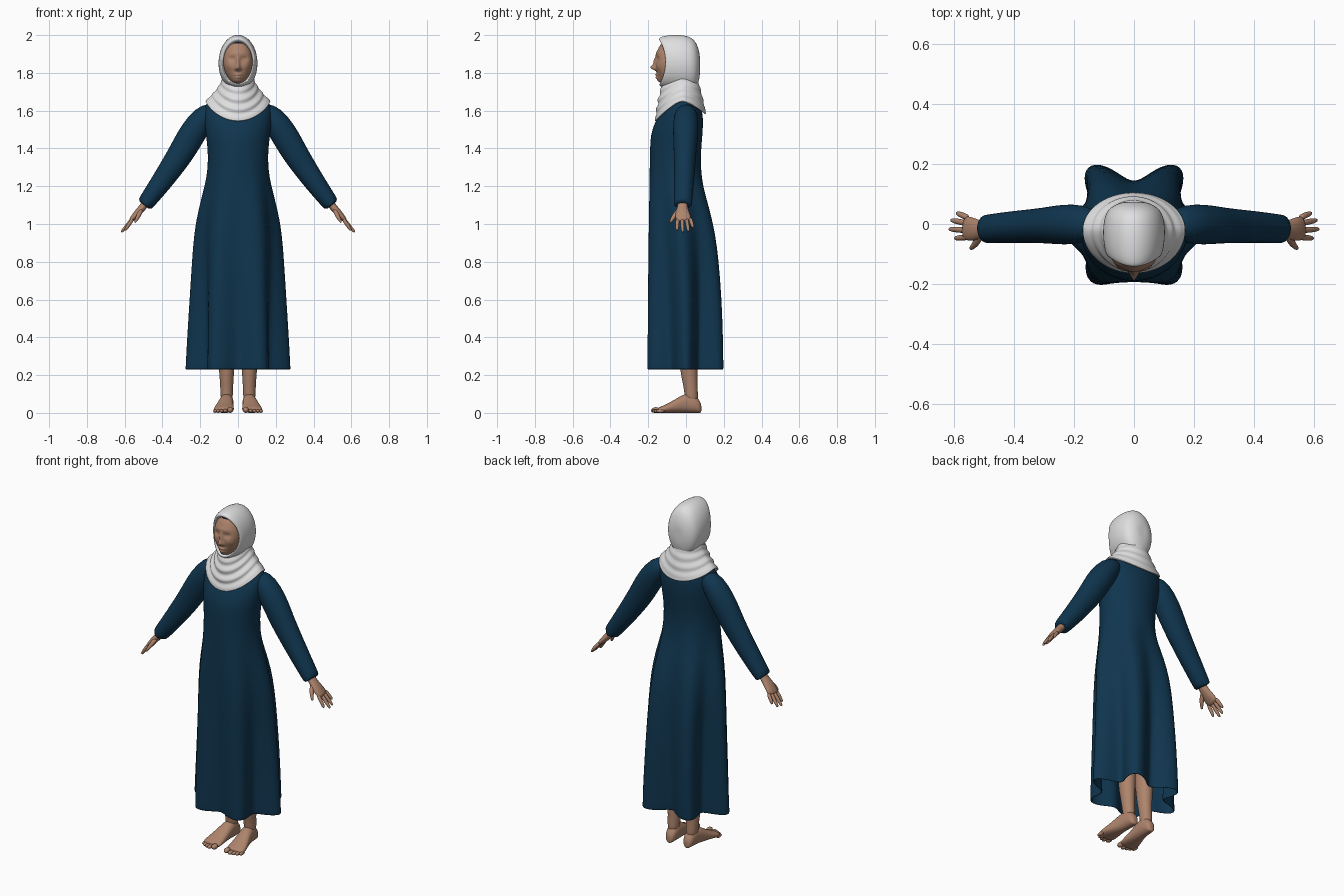
import bpy, bmesh, math
from mathutils import Vector
from math import sin, cos, pi, exp

old = bpy.data.objects.get("Cube")
if old:
    bpy.data.objects.remove(old, do_unlink=True)


def material(name, rgb):
    m = bpy.data.materials.new(name)
    m.use_nodes = True
    m.diffuse_color = (*rgb, 1)
    bsdf = next(n for n in m.node_tree.nodes if n.type == 'BSDF_PRINCIPLED')
    bsdf.inputs["Base Color"].default_value = (*rgb, 1)
    bsdf.inputs["Roughness"].default_value = 0.8
    return m


SKIN = material("skin", (0.42, 0.23, 0.15))
NAVY = material("navy cloth", (0.005, 0.036, 0.078))
WHITE = material("white scarf", (0.74, 0.74, 0.75))
DARK = material("dark under cap", (0.012, 0.018, 0.025))


def loft(bm, rings, cap_start=False, cap_end=False):
    """Skin a list of closed point rings; caps are fans."""
    rows = [[bm.verts.new(p) for p in ring] for ring in rings]
    n = len(rows[0])
    for a, b in zip(rows, rows[1:]):
        for i in range(n):
            j = (i + 1) % n
            bm.faces.new((a[i], a[j], b[j], b[i]))
    for row, wanted in ((rows[0], cap_start), (rows[-1], cap_end)):
        if wanted:
            mid = bm.verts.new(sum((v.co for v in row), Vector()) / n)
            for i in range(n):
                bm.faces.new((row[i], row[(i + 1) % n], mid))


def tube(bm, path, u, n=16, caps=(True, True)):
    """Elliptic tube: path of (x, y, z, radius along u, other radius)."""
    pts = [Vector(p[:3]) for p in path]
    rings = []
    for i, p in enumerate(path):
        t = (pts[min(i + 1, len(pts) - 1)] - pts[max(i - 1, 0)]).normalized()
        v = t.cross(Vector(u)).normalized()
        w = v.cross(t)
        rings.append([pts[i] + w * p[3] * cos(k * 2 * pi / n) + v * p[4] * sin(k * 2 * pi / n)
                      for k in range(n)])
    loft(bm, rings, *caps)


def finish(name, bm, mat, subdiv=1, mirror=False, thickness=0):
    bmesh.ops.recalc_face_normals(bm, faces=bm.faces)
    me = bpy.data.meshes.new(name)
    bm.to_mesh(me)
    bm.free()
    me.materials.append(mat)
    for p in me.polygons:
        p.use_smooth = True
    ob = bpy.data.objects.new(name, me)
    bpy.context.collection.objects.link(ob)
    if mirror:
        ob.modifiers.new("Mirror", 'MIRROR').use_mirror_merge = False
    if thickness:
        ob.modifiers.new("Solidify", 'SOLIDIFY').thickness = thickness
    if subdiv:
        s = ob.modifiers.new("Subdivision", 'SUBSURF')
        s.levels = s.render_levels = subdiv
    return ob


def angles(n):
    return [i * 2 * pi / n for i in range(n)]


# Dress: rings of (z, half width, front y, back y), with six hanging folds that fade out upward
DRESS = [(0.23, .28, -.205, .20), (0.24, .28, -.205, .20), (0.42, .27, -.204, .197),
         (0.6, .258, -.202, .19), (0.8, .245, -.2, .175), (0.95, .234, -.198, .155),
         (1.08, .21, -.196, .125), (1.2, .176, -.194, .09), (1.3, .158, -.192, .077),
         (1.4, .16, -.19, .08), (1.47, .17, -.188, .087), (1.54, .178, -.165, .091),
         (1.59, .18, -.135, .087), (1.63, .175, -.1, .075), (1.655, .15, -.075, .06),
         (1.668, .1, -.06, .045)]
bm = bmesh.new()
rings = []
for z, rx, yf, yb in DRESS:
    w = min(1, max(0, (1.3 - z) / 1.0)) ** 0.9
    ring = []
    for a in angles(72):
        m = 1 + w * (0.22 + 0.05 * sin(a)) * cos(6 * a)
        ring.append((cos(a) * m, sin(a) * m))
    mx = max(p[0] for p in ring)
    my, ny = max(p[1] for p in ring), -min(p[1] for p in ring)
    mid, half = (yf + yb) / 2, (yb - yf) / 2
    rings.append([(x / mx * rx, mid + half * y / (my if y > 0 else ny), z) for x, y in ring])
loft(bm, rings, cap_end=True)
finish("dress", bm, NAVY, subdiv=1, thickness=0.006)

# Sleeves
bm = bmesh.new()
tube(bm, [(.13, .0, 1.61, .045, .04), (.178, .0, 1.572, .066, .064), (.235, -.002, 1.49, .068, .073),
          (.28, -.004, 1.412, .062, .071), (.32, -.006, 1.345, .058, .067), (.41, -.01, 1.215, .053, .056),
          (.485, -.016, 1.115, .048, .045), (.499, -.017, 1.097, .047, .043),
          (.496, -.017, 1.101, .038, .034)], (0, 1, 0), 24)
finish("sleeves", bm, NAVY, mirror=True)

# Hands: palm, four fingers and a thumb
bm = bmesh.new()
tube(bm, [(.475, -.018, 1.13, .026, .022), (.503, -.018, 1.09, .027, .02), (.525, -.02, 1.066, .036, .02),
          (.548, -.016, 1.04, .042, .017), (.568, -.012, 1.017, .04, .012)], (0, 1, 0))
for y0, x1, y1, z1 in ((-.044, .598, -.048, .966), (-.021, .617, -.017, .957),
                       (.002, .611, .013, .962), (.022, .592, .037, .982)):
    base, tip = Vector((.556, y0, 1.03)), Vector((x1, y1, z1))
    path = [(*base.lerp(tip, t), r, r) for t, r in ((0, .011), (.5, .0105), (.85, .009), (1, .005))]
    tube(bm, path, (0, 1, 0), 10)
tube(bm, [(.51, -.03, 1.08, .013, .013), (.522, -.055, 1.052, .015, .013),
          (.535, -.073, 1.028, .011, .01), (.546, -.083, 1.008, .006, .006)], (0, 1, 0), 10)
finish("hands", bm, SKIN, mirror=True)

# Legs, continuing up inside the dress
bm = bmesh.new()
tube(bm, [(.06, .03, .05, .028, .034), (.06, .028, .1, .034, .036), (.06, .024, .14, .034, .037),
          (.06, .014, .23, .041, .047), (.062, .012, .36, .05, .056), (.066, .0, .55, .05, .055),
          (.075, -.01, .85, .065, .07)], (1, 0, 0), 20)
finish("legs", bm, SKIN, mirror=True)

# Feet: sections of (y, centre x, half width, top z) with toes
bm = bmesh.new()
rings = []
for y, cx, hw, top in ((.081, .058, .015, .045), (.07, .058, .028, .07), (.045, .058, .034, .1),
                       (0, .06, .037, .106), (-.04, .066, .042, .083), (-.085, .072, .05, .055),
                       (-.125, .076, .056, .037), (-.15, .076, .05, .026)):
    rings.append([(cx + hw * cos(a), y, top / 2 * (1 + math.copysign(abs(sin(a)) ** .8, sin(a))))
                  for a in angles(20)])
loft(bm, rings, True, True)
for x, y, r in ((.041, -.16, .017), (.067, -.163, .012), (.087, -.157, .011),
                (.105, -.148, .011), (.121, -.136, .011)):
    made = bmesh.ops.create_uvsphere(bm, u_segments=12, v_segments=8, radius=1)["verts"]
    for v in made:
        v.co = (x + v.co.x * r, y + v.co.y * .024, r * .9 * (1 + v.co.z))
finish("feet", bm, SKIN, mirror=True)


# Head: flattened ellipsoid with facial relief as (x, z, width, height, depth)
RELIEF = [(0, 1.828, .011, .014, .026), (0, 1.858, .009, .028, .012), (0, 1.758, .026, .018, .018),
          (0, 1.79, .02, .007, .013), (0, 1.776, .018, .006, .011), (0, 1.905, .05, .012, .004)]
for side in (-1, 1):
    RELIEF += [(side * .032, 1.874, .016, .011, -.012), (side * .032, 1.874, .009, .006, .006),
               (side * .012, 1.822, .007, .008, .008), (side * .045, 1.835, .02, .02, .005)]
bm = bmesh.new()
bmesh.ops.create_uvsphere(bm, u_segments=96, v_segments=72, radius=1)
for v in bm.verts:
    d = v.co.copy()
    x = .08 * d.x * (1 - .12 * max(0, -d.z))
    y = -.06 + .1 * math.copysign(abs(d.y) ** .62, d.y)
    z = 1.855 + .12 * d.z
    if d.y < 0:
        y -= min(1, -d.y * 3) * sum(h * exp(-((x - cx) / w) ** 2 - ((z - cz) / t) ** 2)
                                    for cx, cz, w, t, h in RELIEF)
    v.co = (x, y, z)
head = finish("head", bm, SKIN, subdiv=0)
head.data.materials.append(DARK)
for p in head.data.polygons:
    c = p.center
    if c.z + 1.2 * max(0, abs(c.x) - .03) ** 1.2 > 1.957 and c.z > 1.93:
        p.material_index = 1

# Hood: ovals from the face rim to the back of the head (y, half width, bottom z, top z, rim curve)
HOOD = [(-.085, .074, 1.745, 1.962, .03), (-.102, .077, 1.742, 1.967, .035), (-.112, .085, 1.735, 1.982, .034),
        (-.1, .094, 1.725, 1.993, .03), (-.07, .101, 1.712, 2.001, .015), (-.02, .105, 1.7, 2.002, .005),
        (.03, .098, 1.7, 1.99, 0), (.058, .078, 1.72, 1.955, 0), (.074, .04, 1.78, 1.9, 0)]
bm = bmesh.new()
rings = []
for y, rx, zb, zt, curve in HOOD:
    rings.append([(rx * cos(a), y - curve * sin(a) ** 2, (zb + zt) / 2 + (zt - zb) / 2 * sin(a))
                  for a in angles(40)])
loft(bm, rings, cap_end=True)
finish("scarf_hood", bm, WHITE, subdiv=2)

# Neck wrap: draped cowl flaring from the neck to a hem that dips at front and back
bm = bmesh.new()
rings = []
ROWS = 30
for k in range(ROWS + 1):
    t = k / ROWS
    ring = []
    for a in angles(64):
        s, c = sin(a), cos(a)
        front, back = max(0, -s), max(0, s)
        top = 1.772 - .04 * front
        hem = 1.652 - .107 * front ** 1.5 - .068 * back ** 1.5
        fold = sin(2 * pi * 3.6 * t + 1.1 * sin(a + .6) + .5 * sin(2 * a))
        ripple = 1 + .035 * fold * min(1, 5 * t) * min(1, 4 * (1 - t)) * (.6 + .4 * front)
        x = c * (.085 + .088 * t ** 1.5) * ripple
        if s < 0:
            y = s * (.107 + .038 * t ** .7) * ripple - .02
        else:
            y = s * (.078 + .048 * t ** .8) * ripple - .02
        ring.append((x, y, top + (hem - top) * t))
    rings.append(ring)
loft(bm, rings)
finish("scarf_neck_wrap", bm, WHITE, subdiv=1, thickness=0.008)
